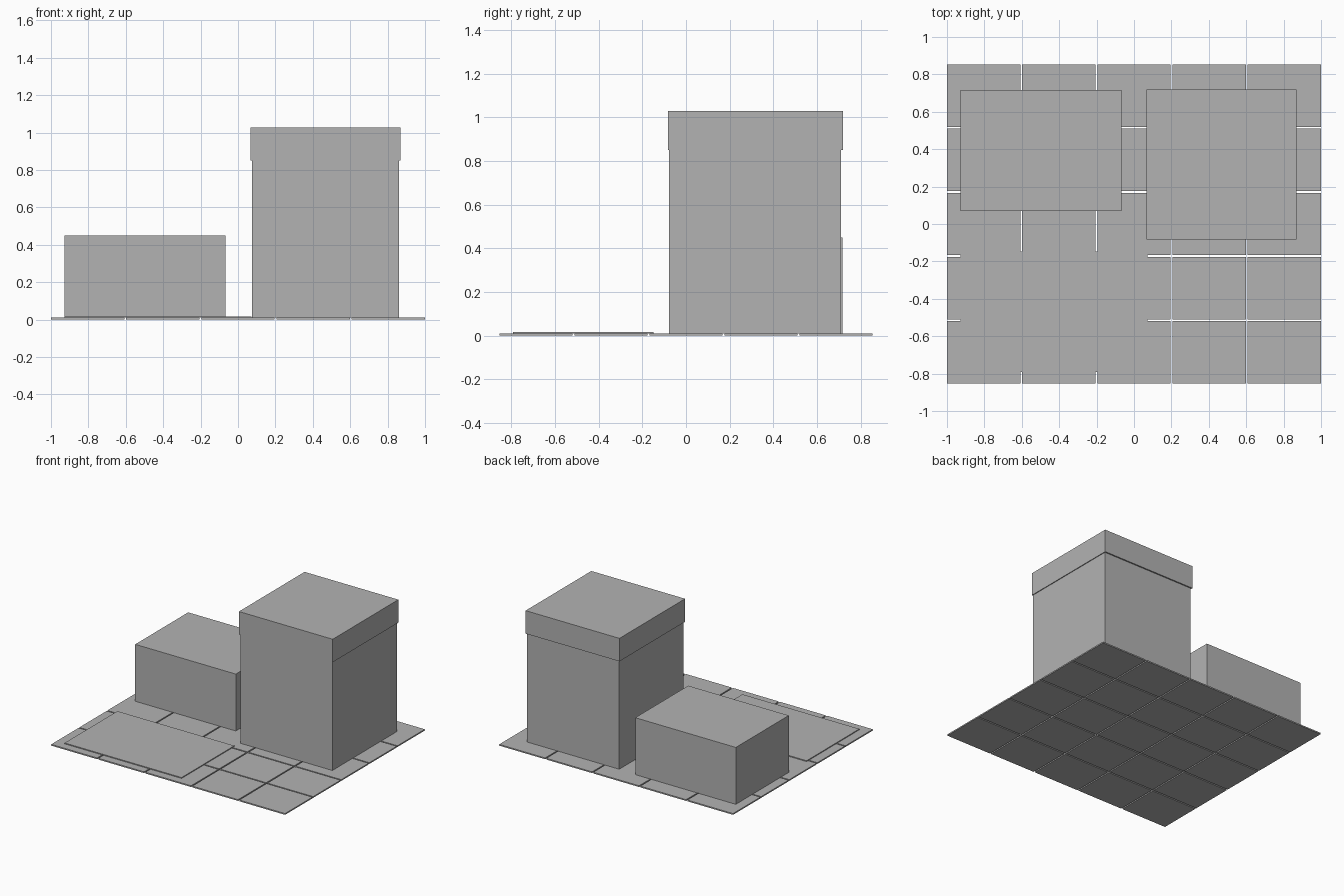
import bpy
import bmesh
from mathutils import Matrix, Vector

if "Cube" in bpy.data.objects:
    bpy.data.objects.remove(bpy.data.objects["Cube"])

grey = bpy.data.materials.new("plain grey")
grey.diffuse_color = (0.45, 0.45, 0.45, 1.0)
grey.use_nodes = True
grey.node_tree.nodes["Principled BSDF"].inputs["Base Color"].default_value = grey.diffuse_color


def add_block(bm, lo, hi):
    lo, hi = Vector(lo), Vector(hi)
    size = hi - lo
    matrix = Matrix.Translation((lo + hi) / 2) @ Matrix.Diagonal((*size, 1))
    bmesh.ops.create_cube(bm, size=1, matrix=matrix)


def make_object(name, blocks):
    bm = bmesh.new()
    for lo, hi in blocks:
        add_block(bm, lo, hi)
    mesh = bpy.data.meshes.new(name)
    bm.to_mesh(mesh)
    bm.free()
    mesh.materials.append(grey)
    obj = bpy.data.objects.new(name, mesh)
    bpy.context.collection.objects.link(obj)
    return obj


# Floor: 5 x 5 separate tiles with narrow open gaps
COUNT, GAP, TILE_TOP = 5, 0.01, 0.01
HALF_X, HALF_Y = 1.0, 0.853
tile_x = (2 * HALF_X - (COUNT - 1) * GAP) / COUNT
tile_y = (2 * HALF_Y - (COUNT - 1) * GAP) / COUNT
tiles = []
for i in range(COUNT):
    for j in range(COUNT):
        x = -HALF_X + i * (tile_x + GAP)
        y = -HALF_Y + j * (tile_y + GAP)
        tiles.append(((x, y, 0), (x + tile_x, y + tile_y, TILE_TOP)))
make_object("floor_tiles", tiles)

# Thin mat at the front left
make_object("floor_mat", [((-0.928, -0.792, TILE_TOP), (0.072, -0.148, 0.017))])

# Low box at the back left
make_object("low_box", [((-0.928, 0.07, TILE_TOP), (-0.068, 0.717, 0.45))])

# Tall box with a slightly wider lid
make_object("tall_box", [((0.075, -0.078, TILE_TOP), (0.862, 0.709, 0.85))])
make_object("tall_box_lid", [((0.066, -0.083, 0.85), (0.868, 0.719, 1.028))])
